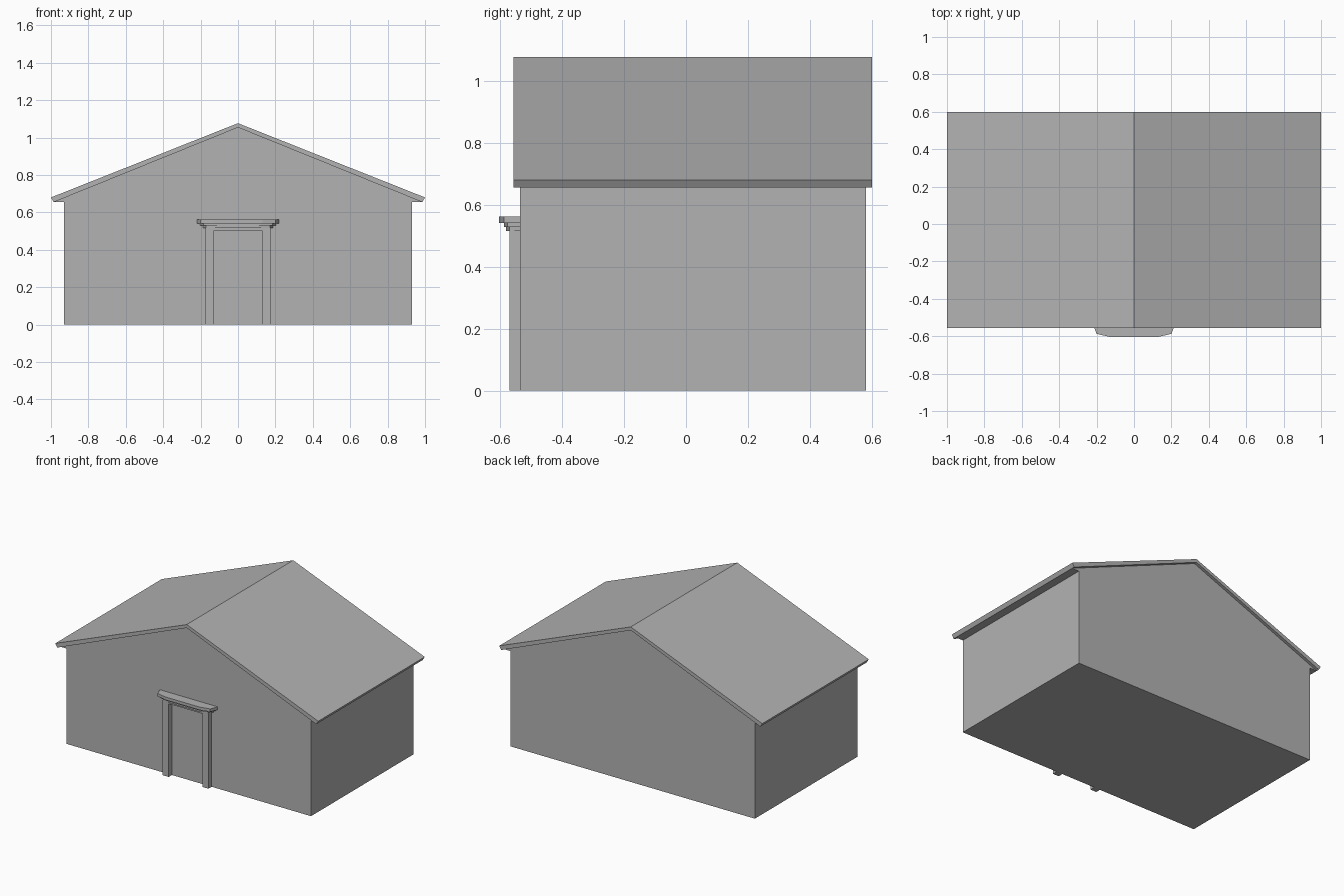
import bpy
import bmesh

cube = bpy.data.objects.get("Cube")
if cube:
    bpy.data.objects.remove(cube, do_unlink=True)

GREY = (0.45, 0.45, 0.45, 1)
grey = bpy.data.materials.new("plain grey")
grey.use_nodes = True
grey.diffuse_color = GREY
grey.node_tree.nodes["Principled BSDF"].inputs["Base Color"].default_value = GREY


def extrude_outline(name, points, offset):
    """Closed prism from a flat 3D outline pushed along an offset."""
    mesh = bpy.data.meshes.new(name)
    bm = bmesh.new()
    face = bm.faces.new([bm.verts.new(p) for p in points])
    result = bmesh.ops.extrude_face_region(bm, geom=[face], use_keep_orig=True)
    moved = [v for v in result["geom"] if isinstance(v, bmesh.types.BMVert)]
    bmesh.ops.translate(bm, verts=moved, vec=offset)
    bmesh.ops.recalc_face_normals(bm, faces=bm.faces)
    bm.to_mesh(mesh)
    bm.free()
    mesh.materials.append(grey)
    obj = bpy.data.objects.new(name, mesh)
    bpy.context.collection.objects.link(obj)
    return obj


def mirrored(half):
    """Complete a symmetric outline from its right half."""
    return half + [(-x, v) for x, v in reversed(half) if x != 0]


def gable_prism(name, outline, front, back):
    return extrude_outline(name, [(x, front, z) for x, z in outline], (0, back - front, 0))


def box(name, x0, x1, y0, y1, z0, z1):
    corners = [(x0, y0, z0), (x1, y0, z0), (x1, y1, z0), (x0, y1, z0)]
    return extrude_outline(name, corners, (0, 0, z1 - z0))


# House body with gables and closed eave soffits
WALL = -0.535
gable_prism("house_body",
            mirrored([(0.93, 0), (0.93, 0.655), (0.985, 0.655), (0, 1.055)]),
            WALL, 0.58)

# Roof slab overhanging both gables
upper = [(-1, 0.68), (0, 1.077), (1, 0.68)]
lower = [(0.985, 0.655), (0, 1.054), (-0.985, 0.655)]
gable_prism("roof", upper + lower, -0.557, 0.6)

# Door surround
for side, name in ((1, "left_door_post"), (-1, "right_door_post")):
    x0, x1 = sorted((side * 0.128, side * 0.174))
    box(name, x0, x1, -0.57, WALL, 0, 0.516)
box("door_lintel", -0.128, 0.128, -0.57, WALL, 0.503, 0.516)

# Stepped cornice with a gently bowed front
for name, half_width, front, z0, z1 in (
        ("cornice_lower", 0.188, -0.58, 0.516, 0.529),
        ("cornice_middle", 0.203, -0.588, 0.529, 0.542),
        ("cornice_top", 0.22, -0.603, 0.542, 0.562)):
    depth = front - WALL
    outline = mirrored([(half_width, WALL),
                        (half_width * 0.91, WALL + depth * 0.77),
                        (half_width * 0.6, front)])
    extrude_outline(name, [(x, y, z0) for x, y in outline], (0, 0, z1 - z0))
